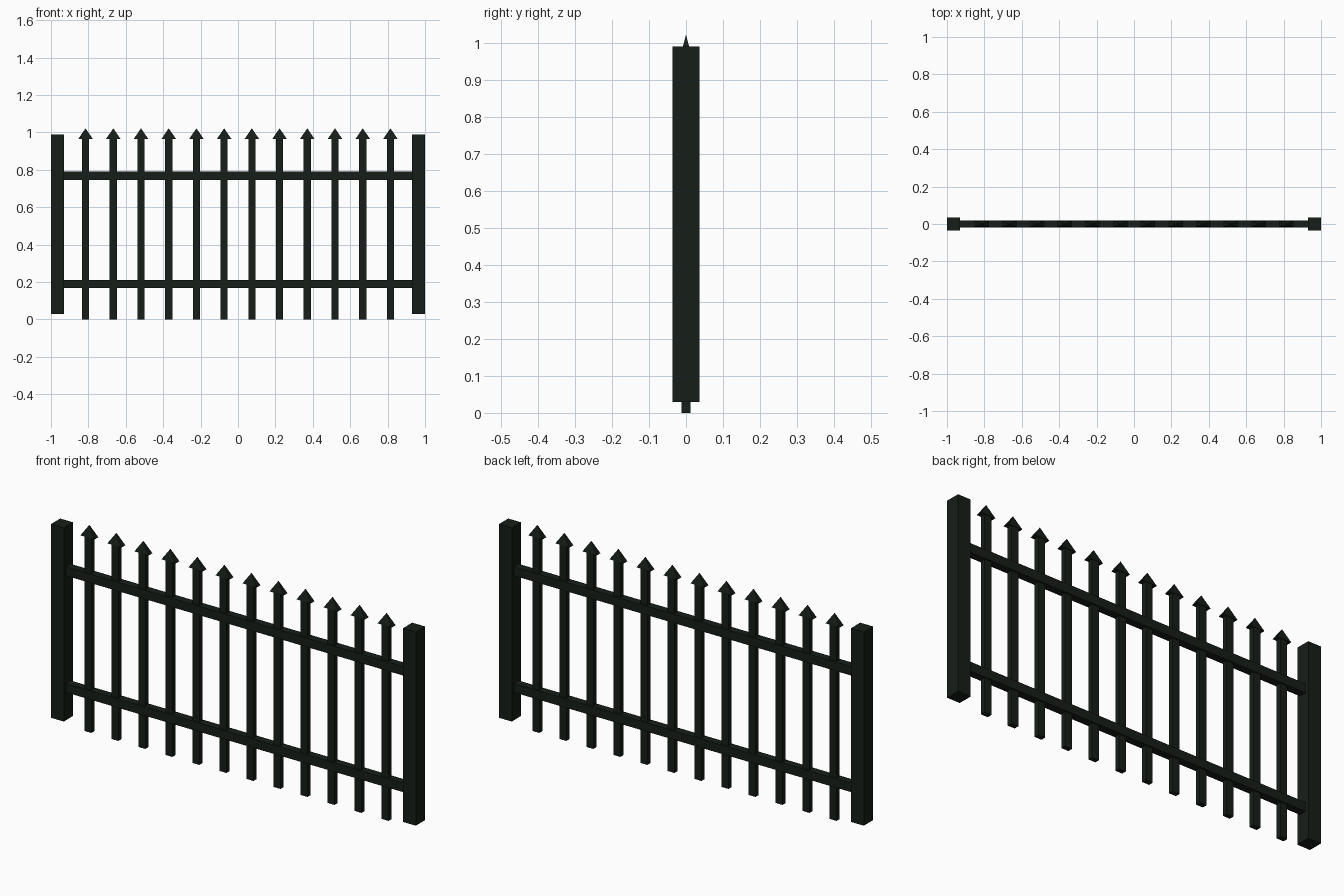
import bpy, bmesh
from mathutils import Matrix, Vector

if "Cube" in bpy.data.objects:
    bpy.data.objects.remove(bpy.data.objects["Cube"])

mat = bpy.data.materials.new("dark_green_paint")
mat.diffuse_color = (0.008, 0.013, 0.009, 1)
mat.use_nodes = True
mat.node_tree.nodes["Principled BSDF"].inputs["Base Color"].default_value = mat.diffuse_color


def finish(bm, name):
    mesh = bpy.data.meshes.new(name)
    bm.to_mesh(mesh)
    bm.free()
    mesh.materials.append(mat)
    ob = bpy.data.objects.new(name, mesh)
    bpy.context.collection.objects.link(ob)
    return ob


def add_box(bm, x0, x1, half_y, z0, z1):
    m = Matrix.Translation(((x0 + x1) / 2, 0, (z0 + z1) / 2))
    m = m @ Matrix.Diagonal((x1 - x0, 2 * half_y, z1 - z0, 1))
    bmesh.ops.create_cube(bm, size=1, matrix=m)


def add_spear(bm, x, half_x, half_y, z0, z1):
    # Four-sided pyramid with a closed flat base
    base = [bm.verts.new((x + sx * half_x, sy * half_y, z0))
            for sx, sy in ((-1, -1), (1, -1), (1, 1), (-1, 1))]
    tip = bm.verts.new((x, 0, z1))
    bm.faces.new(base[::-1])
    for i in range(4):
        bm.faces.new((base[i], base[(i + 1) % 4], tip))


# End posts
for name, x in (("left_post", -0.965), ("right_post", 0.965)):
    bm = bmesh.new()
    add_box(bm, x - 0.035, x + 0.035, 0.036, 0.03, 0.99)
    finish(bm, name)

# Horizontal rails
for name, z in (("lower_rail", 0.19), ("upper_rail", 0.768)):
    bm = bmesh.new()
    add_box(bm, -0.932, 0.932, 0.019, z - 0.022, z + 0.022)
    finish(bm, name)

# Pickets with spear heads
for i in range(12):
    x = -0.815 + i * 1.63 / 11
    bm = bmesh.new()
    add_box(bm, x - 0.019, x + 0.019, 0.012, 0, 0.968)
    add_spear(bm, x, 0.039, 0.015, 0.965, 1.022)
    finish(bm, f"picket_{i + 1:02d}")
